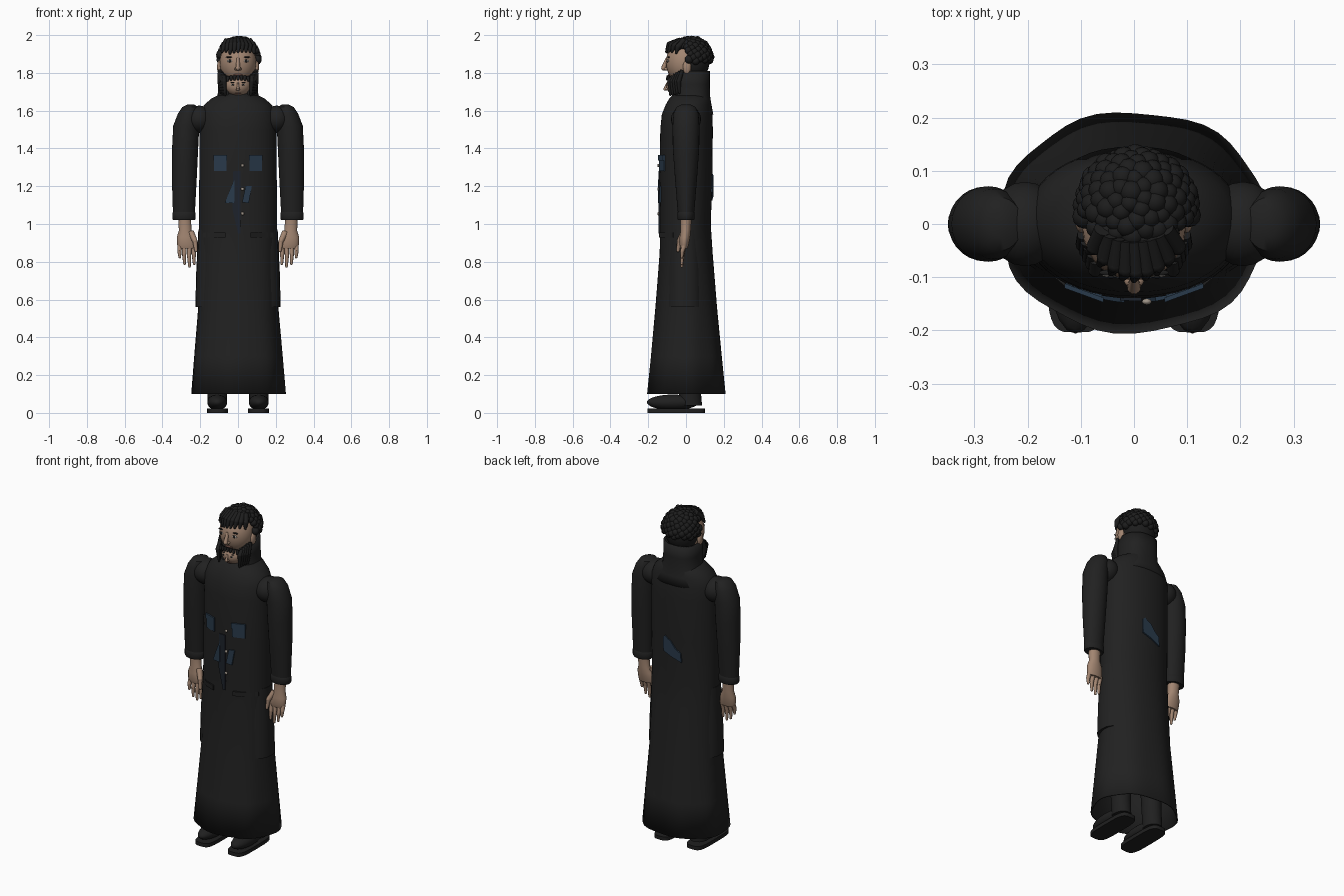
import bpy, bmesh, math, random
from math import sin, cos, pi, sqrt
from mathutils import Vector, Matrix

random.seed(4)
cube = bpy.data.objects.get("Cube")
if cube:
    bpy.data.objects.remove(cube, do_unlink=True)


def material(name, r, g, b):
    m = bpy.data.materials.new(name)
    m.use_nodes = True
    m.diffuse_color = (r, g, b, 1)
    node = m.node_tree.nodes["Principled BSDF"]
    node.inputs["Base Color"].default_value = (r, g, b, 1)
    node.inputs["Roughness"].default_value = 0.8
    return m


BLACK = material("coat_black", 0.015, 0.015, 0.015)
HAIR = material("hair_black", 0.012, 0.012, 0.012)
LEATHER = material("boot_black", 0.014, 0.014, 0.014)
SKIN = material("skin", 0.36, 0.235, 0.165)
BLUE = material("denim_blue", 0.022, 0.042, 0.07)
NAVY = material("dark_navy", 0.012, 0.016, 0.024)
WHITE = material("eye_white", 0.5, 0.47, 0.43)
METAL = material("button_metal", 0.35, 0.3, 0.25)
LIP = material("lip_brown", 0.17, 0.085, 0.065)


def finish(name, bm, mat, angle=40):
    bmesh.ops.recalc_face_normals(bm, faces=bm.faces)
    me = bpy.data.meshes.new(name)
    bm.to_mesh(me)
    bm.free()
    me.materials.append(mat)
    ob = bpy.data.objects.new(name, me)
    bpy.context.collection.objects.link(ob)
    bpy.ops.object.select_all(action='DESELECT')
    ob.select_set(True)
    bpy.context.view_layer.objects.active = ob
    bpy.ops.object.shade_smooth_by_angle(angle=math.radians(angle))
    return ob


def loft(name, rings, mat, n=32, power=2, arc=None, caps=(True, True), ripple=0):
    """Skin (z, cx, cy, rx, ry) rings; arc limits the sweep to a strip."""
    bm = bmesh.new()
    rows = []
    a0, a1 = arc or (0, 2 * pi)
    count = n + 1 if arc else n
    for k, (z, cx, cy, rx, ry) in enumerate(rings):
        row = []
        for i in range(count):
            a = a0 + (a1 - a0) * i / n
            c, s = cos(a), sin(a)
            w = 1 + ripple * sin(7 * a + 1) * max(0, 1 - z)
            x = math.copysign(abs(c) ** (2 / power), c) * rx * w
            y = math.copysign(abs(s) ** (2 / power), s) * ry * w
            row.append(bm.verts.new((cx + x, cy + y, z)))
        rows.append(row)
    for lo, hi in zip(rows, rows[1:]):
        for i in range(n):
            j = (i + 1) % count
            bm.faces.new((lo[i], lo[j], hi[j], hi[i]))
    if not arc:
        if caps[0]:
            bm.faces.new(rows[0])
        if caps[1]:
            bm.faces.new(rows[-1])
    return finish(name, bm, mat)


def add_ball(bm, c, r, seg=12):
    bmesh.ops.create_uvsphere(bm, u_segments=seg, v_segments=seg * 2 // 3, radius=1,
                              matrix=Matrix.Translation(c) @ Matrix.Diagonal((*r, 1)))


def ball(name, c, r, mat, seg=20):
    bm = bmesh.new()
    add_ball(bm, c, r, seg)
    return finish(name, bm, mat)


def add_rod(bm, a, b, r1, r2):
    a, b = Vector(a), Vector(b)
    d = b - a
    m = Matrix.Translation((a + b) / 2) @ d.to_track_quat('Z', 'Y').to_matrix().to_4x4()
    bmesh.ops.create_cone(bm, cap_ends=True, segments=10, radius1=r1, radius2=r2,
                          depth=d.length, matrix=m)
    add_ball(bm, b, (r2, r2, r2), 9)


def rods(name, items, mat):
    bm = bmesh.new()
    for it in items:
        add_rod(bm, *it)
    return finish(name, bm, mat)


def plate(name, pts, mat, facing=-1, ry=0.141, lift=0.007):
    """Thin patch following the curve of the coat."""
    bm = bmesh.new()
    rim = []
    for d in (lift, lift - 0.009):
        rim.append([bm.verts.new((x, facing * (ry * sqrt(1 - (x / 0.205) ** 2) + d), z))
                    for x, z in pts])
    for row in rim:
        bm.faces.new(row)
    for i in range(len(pts)):
        j = (i + 1) % len(pts)
        bm.faces.new((rim[0][i], rim[0][j], rim[1][j], rim[1][i]))
    return finish(name, bm, mat, 20)


# Long coat, open at the hem
coat = loft("long_coat", [
    (0.10, 0, 0.003, 0.25, 0.207), (0.3, 0, 0.003, 0.234, 0.187), (0.56, 0, 0.002, 0.212, 0.163),
    (0.85, 0, 0.001, 0.207, 0.14), (1.0, 0, -0.003, 0.207, 0.134), (1.25, 0, 0, 0.205, 0.14),
    (1.5, 0, 0.003, 0.203, 0.139), (1.58, 0, 0.006, 0.2, 0.134), (1.63, 0, 0.012, 0.18, 0.12),
    (1.665, 0, 0.02, 0.14, 0.108), (1.69, 0, 0.025, 0.09, 0.088)],
    BLACK, 48, 2.1, caps=(False, True), ripple=0.02)
shell = coat.modifiers.new("cloth", 'SOLIDIFY')
shell.thickness = 0.006
loft("side_pockets", [(0.56, 0, -0.005, 0.226, 0.118), (0.75, 0, -0.005, 0.221, 0.112),
                      (0.97, 0, -0.005, 0.21, 0.1)], BLACK, 32, 2.5)

# High collar, open in front
collar = loft("high_collar", [
    (1.58, 0, 0.04, 0.15, 0.105), (1.63, 0, 0.035, 0.13, 0.1), (1.68, 0, 0.03, 0.108, 0.097),
    (1.74, 0, 0.028, 0.104, 0.098), (1.81, 0, 0.028, 0.104, 0.098)],
    BLACK, 32, 2.4, arc=(-0.36 * pi, 1.36 * pi))
collar.modifiers.new("cloth", 'SOLIDIFY').thickness = 0.012
loft("neck", [(1.62, 0, 0.02, 0.08, 0.08), (1.8, 0, 0.02, 0.08, 0.08)], HAIR)

# Patches, pockets, placket and buttons
for s, side in ((1, "left"), (-1, "right")):
    plate(side + "_chest_pocket", [(s * 0.06, 1.28), (s * 0.128, 1.28), (s * 0.128, 1.35),
                                   (s * 0.06, 1.35)], BLUE)
    plate(side + "_chest_flap", [(s * 0.057, 1.335), (s * 0.131, 1.335), (s * 0.131, 1.365),
                                 (s * 0.057, 1.365)], BLUE, lift=0.012)
    plate(side + "_hip_flap", [(s * 0.065, 0.928), (s * 0.125, 0.928), (s * 0.185, 0.928),
                               (s * 0.185, 0.955), (s * 0.125, 0.955), (s * 0.065, 0.955)],
          BLACK, ry=0.143, lift=0.008)
plate("placket", [(-0.03, 1.08), (0, 0.95), (0.014, 0.95), (0.014, 1.28), (-0.025, 1.28)],
      NAVY, lift=0.004)
plate("right_front_patch", [(-0.07, 1.11), (-0.02, 1.11), (-0.018, 1.235), (-0.035, 1.2)], BLUE)
plate("left_front_patch", [(0.022, 1.115), (0.057, 1.11), (0.073, 1.2), (0.04, 1.2)], BLUE)
plate("back_patch", [(0.052, 1.17), (0.055, 1.25), (0.04, 1.265), (0.02, 1.25), (0, 1.24),
                     (-0.03, 1.2), (-0.06, 1.18), (-0.065, 1.125), (0, 1.15)],
      BLUE, facing=1, ry=0.138, lift=0.008)
for z in (1.31, 1.185, 1.055):
    ball("button", (0.024, -0.146, z), (0.009, 0.006, 0.009), METAL, 12)

for s, side in ((1, "left"), (-1, "right")):
    # Sleeves
    loft(side + "_sleeve", [(z, s * cx, 0, rx, ry) for z, cx, rx, ry in (
        (1.632, 0.25, 0.018, 0.025), (1.62, 0.252, 0.042, 0.05), (1.585, 0.262, 0.056, 0.066),
        (1.52, 0.274, 0.069, 0.071), (1.4, 0.28, 0.069, 0.07), (1.25, 0.284, 0.066, 0.059),
        (1.1, 0.286, 0.06, 0.047), (1.04, 0.286, 0.057, 0.041))], BLACK, 28)
    loft(side + "_cuff", [(z, s * 0.286, 0, r, r * 0.75) for z, r in (
        (1.02, 0.056), (1.027, 0.061), (1.058, 0.061), (1.066, 0.056))], BLACK, 28)
    ball(side + "_shoulder", (s * 0.205, 0, 1.555), (0.07, 0.08, 0.072), BLACK)

    # Hands
    loft(side + "_palm", [(z, s * cx, y, rx, ry) for z, cx, y, rx, ry in (
        (1.03, 0.282, 0, 0.034, 0.03), (0.965, 0.28, -0.002, 0.033, 0.027),
        (0.93, 0.276, -0.006, 0.048, 0.028), (0.89, 0.272, -0.01, 0.05, 0.024),
        (0.87, 0.27, -0.01, 0.045, 0.018))], SKIN, 20)
    fingers = []
    for x, tip in ((0.232, 0.79), (0.257, 0.776), (0.283, 0.79), (0.308, 0.825)):
        knuckle, mid = (s * x, -0.01, 0.885), (s * (x + 0.002), -0.02, (0.885 + tip) / 2)
        fingers += [(knuckle, mid, 0.013, 0.011),
                    (mid, (s * x, -0.022, tip), 0.011, 0.007)]
    thumb = (s * 0.228, -0.035, 0.91)
    fingers += [((s * 0.25, -0.01, 0.955), thumb, 0.018, 0.014),
                (thumb, (s * 0.222, -0.042, 0.86), 0.013, 0.009)]
    rods(side + "_fingers", fingers, SKIN)

    # Legs and boots
    loft(side + "_leg", [(0.04, s * 0.11, 0.025, 0.05, 0.06), (0.12, s * 0.11, 0.02, 0.052, 0.058),
                         (0.9, s * 0.1, 0, 0.075, 0.075)], LEATHER, 20)
    ball(side + "_boot", (s * 0.11, -0.07, 0.056), (0.053, 0.137, 0.041), LEATHER)
    loft(side + "_sole", [(0, s * 0.108, -0.052, 0.056, 0.152),
                          (0.022, s * 0.108, -0.052, 0.056, 0.152)], LEATHER, 32, 4)


# Two stacked faces sharing one layout
def face(name, c, r, k):
    c = Vector(c)
    ball(name + "_head", c, r, SKIN, 28)

    def skin_y(x, z):
        return c.y - r[1] * sqrt(max(0, 1 - (x / r[0]) ** 2 - (z / r[2]) ** 2))

    def dot(part, x, z, rx, rz, mat, depth=0.005, out=0):
        ball(name + part, (c.x + x * k, skin_y(x * k, z * k) - out * k, c.z + z * k),
             (rx * k, depth * k, rz * k), mat, 14)
    for s in (1, -1):
        dot("_eye", s * 0.043, 0.008, 0.017, 0.007, WHITE)
        dot("_iris", s * 0.043, 0.008, 0.008, 0.008, HAIR, 0.004, 0.003)
        dot("_brow", s * 0.045, 0.028, 0.021, 0.004, HAIR, 0.006)
        dot("_nostril", s * 0.01, -0.034, 0.009, 0.008, SKIN, 0.012, 0.004)
    dot("_mouth", 0, -0.066, 0.026, 0.006, LIP, 0.006)
    tip = skin_y(0, 0) - 0.013 * k
    rods(name + "_nose", [((0, skin_y(0, 0.02 * k) + 0.005 * k, c.z + 0.025 * k),
                           (0, tip, c.z - 0.03 * k), 0.007 * k, 0.013 * k)], SKIN)


face("upper", (0, -0.008, 1.855), (0.097, 0.098, 0.115), 1)
face("lower", (0, -0.038, 1.732), (0.068, 0.066, 0.056), 0.62)
for s in (1, -1):
    ball("ear", (s * 0.098, 0.005, 1.83), (0.013, 0.022, 0.036), SKIN)

# Beard band between the faces and side whiskers
whiskers = []
for i in range(9):
    t = i / 4 - 1
    y = -0.05 - 0.05 * sqrt(1 - 0.8 * t * t)
    whiskers.append(((t * 0.07, y + 0.008, 1.784 - 0.006 * t * t),
                     (t * 0.074, y, 1.767 - 0.012 * t * t), 0.01, 0.007))
for s in (1, -1):
    for i in range(5):
        x, y = s * (0.097 - 0.006 * i), -0.035 - 0.012 * i
        mid = (x, y - 0.004, 1.755)
        whiskers += [((x, y + 0.015, 1.815 - 0.008 * i), mid, 0.01, 0.013),
                     (mid, (x * 0.93, y, 1.695 - 0.003 * i), 0.013, 0.006)]
rods("beard", whiskers, HAIR)

# Hair: smooth back, curls over the crown, fringe in front
ball("back_hair", (0, 0.038, 1.865), (0.096, 0.087, 0.11), HAIR, 24)
bm = bmesh.new()
for i in range(150):
    h = 1 - 1.3 * (i + 0.5) / 150
    a = i * pi * (3 - sqrt(5))
    w = sqrt(1 - h * h)
    p = Vector((0.004 + 0.1 * w * cos(a), 0.028 + 0.1 * w * sin(a), 1.878 + 0.1 * h))
    if p.z > 1.862 and (p.y > 0.01 or p.z > 1.93):
        q = random.uniform(0.018, 0.023)
        add_ball(bm, p, (q, q, q), 12)
finish("curls", bm, HAIR)
locks = []
for i in range(9):
    t = i / 4 - 1
    mid = (0.004 + t * 0.078, -0.088 + 0.045 * t * t, 1.95 - 0.012 * t * t)
    tip = (t * 0.085, -0.104 + 0.052 * t * t, 1.915 - random.uniform(0, 0.012))
    locks += [((t * 0.06, -0.03 + 0.02 * t * t, 1.972), mid, 0.016, 0.016),
              (mid, tip, 0.016, 0.007)]
rods("fringe", locks, HAIR)
